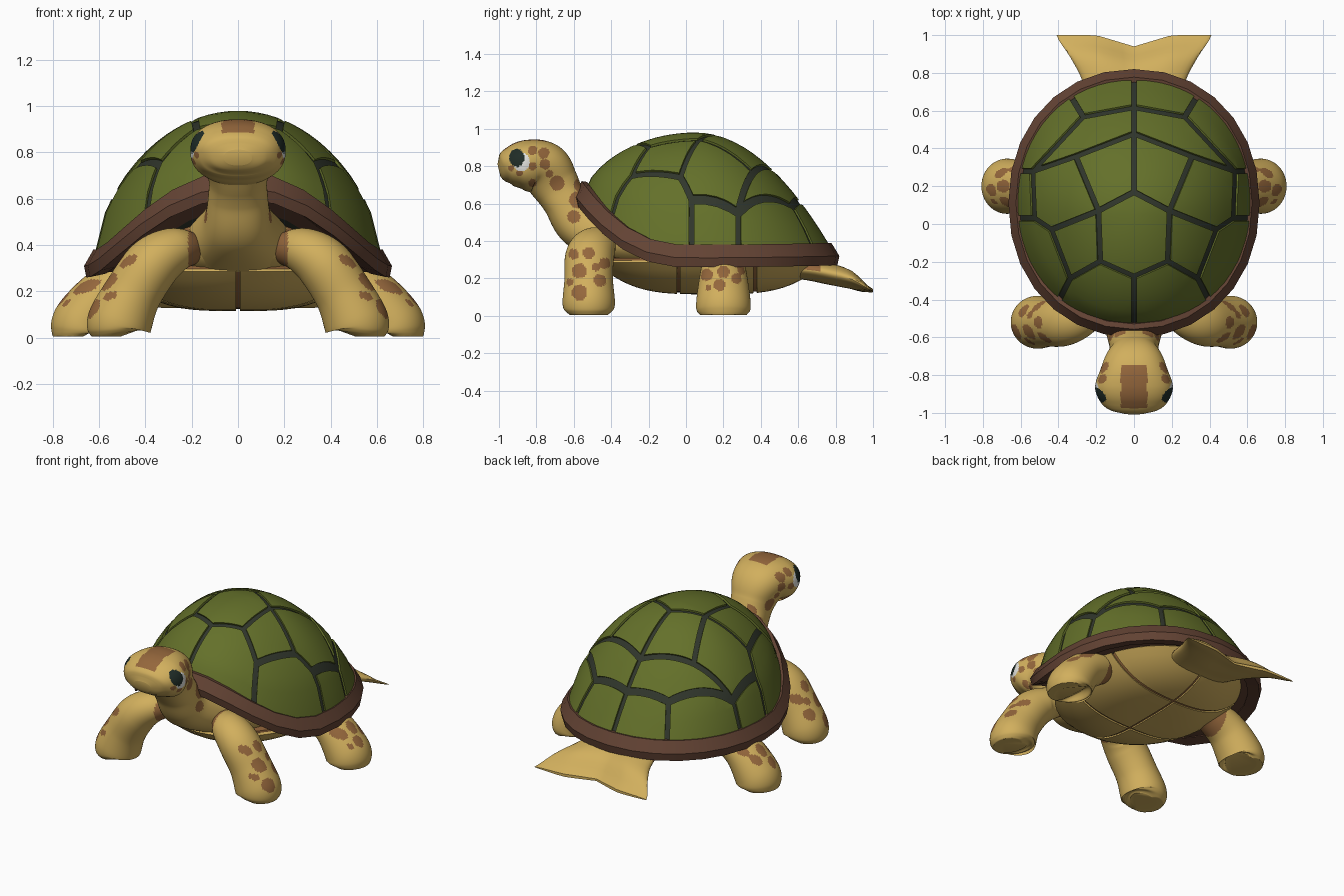
import bpy, bmesh, math
from mathutils import Vector

if "Cube" in bpy.data.objects:
    bpy.data.objects.remove(bpy.data.objects["Cube"])

COLORS = {
    "skin_tan": (0.64, 0.43, 0.11), "spot_brown": (0.30, 0.135, 0.045),
    "shell_green": (0.127, 0.163, 0.023), "groove_dark": (0.03, 0.037, 0.025),
    "rim_brown": (0.125, 0.056, 0.034), "eye_white": (0.75, 0.75, 0.72),
    "eye_dark": (0.014, 0.025, 0.02),
}
MATS = {}
for name, c in COLORS.items():
    MATS[name] = bpy.data.materials.new(name)
    MATS[name].diffuse_color = (*c, 1)
TAU = math.tau


def finish(name, bm, mats, rule=None, angle=40):
    """Turn a bmesh into a smooth-shaded object; rule picks a material slot per face."""
    bmesh.ops.recalc_face_normals(bm, faces=bm.faces)
    if rule:
        for f in bm.faces:
            f.material_index = rule(f.calc_center_median(), f.normal)
    me = bpy.data.meshes.new(name)
    bm.to_mesh(me)
    bm.free()
    ob = bpy.data.objects.new(name, me)
    bpy.context.collection.objects.link(ob)
    for m in mats:
        me.materials.append(MATS[m])
    bpy.ops.object.select_all(action='DESELECT')
    ob.select_set(True)
    bpy.context.view_layer.objects.active = ob
    bpy.ops.object.shade_smooth_by_angle(angle=math.radians(angle))
    return ob


def sheet(bm, f, nu, nv):
    """Rings of quads from f(ring index, angle)."""
    rows = [[bm.verts.new(f(i, TAU * j / nv)) for j in range(nv)] for i in range(nu)]
    for a, b in zip(rows, rows[1:]):
        for j in range(nv):
            k = (j + 1) % nv
            bm.faces.new((a[j], a[k], b[k], b[j]))
    return rows


def plates(name, surf, cells, gap, inward, mat):
    """Cut a surface into convex plan outlines (anticlockwise), each with a short side wall."""
    out = bmesh.new()
    tmp = bpy.data.meshes.new("tmp")
    mirror = [[(-x, y) for x, y in reversed(c)] for c in cells if min(p[0] for p in c) >= 0]
    for cell in cells + mirror:
        bm = bmesh.new()
        sheet(bm, lambda i, t: surf(i / 14, t), 15, 64)
        bmesh.ops.remove_doubles(bm, verts=bm.verts, dist=1e-5)
        for (ax, ay), (bx, by) in zip(cell, cell[1:] + cell[:1]):
            d = Vector((by - ay, ax - bx, 0)).normalized()
            bmesh.ops.bisect_plane(bm, geom=bm.verts[:] + bm.edges[:] + bm.faces[:],
                                   plane_co=Vector((ax, ay, 0)) - d * gap, plane_no=d, clear_outer=True)
        edges = [e for e in bm.edges if e.is_boundary]
        ext = bmesh.ops.extrude_edge_only(bm, edges=edges)
        for v in ext["geom"]:
            if isinstance(v, bmesh.types.BMVert):
                v.co = inward(v.co)
        bm.to_mesh(tmp)
        bm.free()
        out.from_mesh(tmp)
    bpy.data.meshes.remove(tmp)
    return finish(name, out, [mat])


# ---- shell outline, rim height and dome ----
def spow(v, p):
    return math.copysign(abs(v) ** p, v)


def rim_z(y):
    return 0.32 + 0.34 * min(1.03, max(0, -y / 0.6)) ** 2.3 + 0.015 * max(0, y) ** 2


def outline(t, s):
    return 0.665 * s * spow(math.cos(t), 0.95), 0.11 + 0.71 * s * spow(math.sin(t), 0.95)


def dome(u, t):
    ex, ey = outline(t, 0.93)
    x, y = ex * u, 0.05 + (ey - 0.05) * u
    k = 0.63 + 0.37 * max(0, math.sin(t)) ** 1.5
    z0 = rim_z(ey) + 0.045
    return Vector((x, y, z0 + (0.98 - z0) * max(0, 1 - u * u) ** k))


SHELL_C = Vector((0, 0.1, 0.3))


def shrink(p, s=0.975):
    return SHELL_C + (Vector(p) - SHELL_C) * s


bm = bmesh.new()
sheet(bm, lambda i, t: shrink(dome(i / 16, t), 0.983), 17, 64)
bmesh.ops.remove_doubles(bm, verts=bm.verts, dist=1e-5)
finish("shell_grooves", bm, ["groove_dark"])

# shared corners of the scutes, then the scutes themselves
a, b, c, d = (0, 0.17), (0.19, 0.07), (0.18, -0.2), (0, -0.28)
e, f, g, h = (0.31, 0.36), (0, 0.48), (0.44, -0.03), (0.53, 0.03)
i, j, k, m = (0.54, 0.28), (0.34, -0.29), (0.27, 0.57), (0, 0.62)
SCUTES = [
    [a, (-0.19, 0.07), (-0.18, -0.2), d, c, b],          # crown
    [a, b, e, f], [b, g, h, i, e], [c, j, g, b],         # upper ring
    [d, (0, -0.9), (0.55, -0.7), j, c],                  # front
    [j, (0.55, -0.7), (0.9, -0.7), (0.9, 0.03), h, g],
    [h, (0.9, 0.03), (0.9, 0.29), i], [f, e, i, k, m],   # side and back
    [i, (0.9, 0.29), (0.9, 0.9), (0.47, 0.9), k], [m, k, (0.47, 0.9), (0, 0.9)],
]
plates("shell_scutes", dome, SCUTES, 0.014, shrink, "shell_green")

# rim band around the shell
RIM = [(0.89, 0.03), (0.90, 0.056), (0.94, 0.06), (1.0, -0.01), (0.985, -0.06), (0.88, -0.045), (0.89, 0.03)]


def rim(i, t):
    s, dz = RIM[i]
    x, y = outline(t, s)
    return x, y, rim_z(outline(t, 1)[1]) + dz


bm = bmesh.new()
sheet(bm, rim, len(RIM), 28)
bmesh.ops.remove_doubles(bm, verts=bm.verts, dist=1e-5)
finish("shell_rim", bm, ["rim_brown"])


# inside of the shell, running in to the belly
def inside(i, t):
    s = 0.92 - 0.13 * i
    x, y = outline(t, s)
    z = rim_z(outline(t, 1)[1]) - 0.04
    return x, y, z + (0.3 - z) * 0.2 * i


bm = bmesh.new()
rows = sheet(bm, inside, 4, 32)
bm.faces.new(rows[-1])
finish("shell_inside", bm, ["groove_dark", "rim_brown"],
       lambda c, n: int(math.hypot(c.x / 0.665, (c.y - 0.11) / 0.71) > 0.79))


# ---- belly plates over brown seams ----
def belly(u, t):
    return Vector((0.52 * u * math.cos(t), 0.13 + 0.61 * u * math.sin(t), 0.115 + 0.17 * u ** 3.5))


def lift(p):
    return Vector((p.x * 0.985, 0.13 + (p.y - 0.13) * 0.985, p.z + 0.012))


bm = bmesh.new()
rows = sheet(bm, lambda i, t: lift(belly(i / 12, t)) - Vector((0, 0, 0.004)), 13, 48)
top = sheet(bm, lambda i, t: (0.51 * math.cos(t), 0.13 + 0.6 * math.sin(t), 0.29 + 0.02 * i), 2, 48)
bm.faces.new(top[-1])
bmesh.ops.remove_doubles(bm, verts=bm.verts, dist=1e-5)
finish("belly_seams", bm, ["spot_brown"])
BELLY = [[(0, y0), (0.9, y0), (0.9, y1), (0, y1)] for y0, y1 in ((-0.9, -0.04), (-0.04, 0.37), (0.37, 0.9))]
plates("belly_plates", belly, BELLY, 0.009, lift, "skin_tan")

# chest filling the front opening
bm = bmesh.new()
bmesh.ops.create_uvsphere(bm, u_segments=64, v_segments=40, radius=1)
for v in bm.verts:
    v.co = (v.co.x * 0.40, -0.1 + v.co.y * 0.44, 0.385 + v.co.z * 0.16)
finish("chest", bm, ["skin_tan", "spot_brown"],
       lambda c, n: int(c.z < 0.3 or (c.y < -0.25 and 0.2 < abs(c.x) < 0.25 and c.z > 0.3)))


# ---- tubes for head and limbs ----
def spline(pts, t):
    i = min(int(t), len(pts) - 2)
    f = t - i
    g = [pts[max(0, min(len(pts) - 1, i + k))] for k in (-1, 0, 1, 2)]
    return [0.5 * (2 * b + (c - a) * f + (2 * a - 5 * b + 4 * c - d) * f * f
                   + (3 * b - a - 3 * c + d) * f ** 3) for a, b, c, d in zip(*g)]


def tube(name, pts, side, rings, segs, mats, rule, power=1.0):
    """Oval tube through (x, y, z, width, depth) stations; a lower power is boxier."""
    side, last = Vector(side), len(pts) - 1

    def ring(i, a):
        t = last * i / (rings - 1)
        p = spline(pts, t)
        tan = (Vector(spline(pts, min(last, t + 0.3))[:3]) - Vector(spline(pts, max(0, t - 0.3))[:3])).normalized()
        s = (side - tan * side.dot(tan)).normalized()
        q = Vector(p[:3]) + s * p[3] * spow(math.cos(a), power) + tan.cross(s) * p[4] * spow(math.sin(a), power)
        q.z = max(0.005, q.z)
        return q

    bm = bmesh.new()
    rows = sheet(bm, ring, rings, segs)
    bm.faces.new(rows[0])
    bm.faces.new(rows[-1])
    return finish(name, bm, mats, rule)


def spotted(c, n, spots):
    return abs(n.x) > 0.25 and any((c.y - y) ** 2 + (c.z - z) ** 2 < r * r for y, z, r in spots)


# head and neck in one sweep, with brow stripe, spots and eyes
HEAD_SPOTS = [(-0.82, 0.885, 0.025), (-0.76, 0.87, 0.03), (-0.82, 0.8, 0.022), (-0.755, 0.81, 0.028),
              (-0.69, 0.71, 0.04), (-0.82, 0.71, 0.022), (-0.73, 0.76, 0.02), (-0.6, 0.53, 0.035),
              (-0.58, 0.62, 0.045), (-0.56, 0.7, 0.04), (-0.89, 0.765, 0.018), (-0.935, 0.79, 0.016)]


def head_rule(c, n):
    if abs(c.x) > 0.1 and c.y < -0.8:
        if ((c.y + 0.905) / 0.04) ** 2 + ((c.z - 0.845) / 0.048) ** 2 < 1:
            return 3
        if ((c.y + 0.88) / 0.045) ** 2 + ((c.z - 0.823) / 0.05) ** 2 < 1:
            return 2
    if abs(c.x) < 0.07 and -0.975 < c.y < -0.75 and c.z > 0.85:
        return 1
    return int(spotted(c, n, HEAD_SPOTS))


tube("head_and_neck", [(0, -0.40, 0.42, 0.22, 0.15), (0, -0.56, 0.50, 0.15, 0.14), (0, -0.65, 0.62, 0.128, 0.12),
                       (0, -0.70, 0.70, 0.13, 0.13), (0, -0.76, 0.785, 0.17, 0.145), (0, -0.86, 0.805, 0.206, 0.135),
                       (0, -0.94, 0.795, 0.178, 0.105), (0, -0.98, 0.783, 0.125, 0.07), (0, -1.0, 0.778, 0.06, 0.035)],
     (1, 0, 0), 180, 140, ["skin_tan", "spot_brown", "eye_white", "eye_dark"], head_rule, 0.86)

# legs, mirrored left and right
FRONT_SPOTS = [(-0.6, 0.33, 0.028), (-0.57, 0.24, 0.04), (-0.52, 0.335, 0.033), (-0.46, 0.19, 0.033),
               (-0.435, 0.28, 0.03), (-0.57, 0.125, 0.042), (-0.48, 0.26, 0.022), (-0.62, 0.18, 0.02)]
HIND_SPOTS = [(0.11, 0.22, 0.033), (0.2, 0.235, 0.033), (0.18, 0.165, 0.032), (0.27, 0.2, 0.028),
              (0.3, 0.25, 0.028), (0.12, 0.15, 0.016)]
FRONT = [(0.2, -0.42, 0.385, 0.08, 0.07), (0.28, -0.48, 0.375, 0.115, 0.10), (0.37, -0.515, 0.315, 0.13, 0.12),
         (0.455, -0.52, 0.19, 0.13, 0.125), (0.51, -0.52, 0.07, 0.14, 0.14), (0.515, -0.52, 0.025, 0.125, 0.125),
         (0.51, -0.52, 0.004, 0.08, 0.085)]
HIND = [(0.32, 0.2, 0.30, 0.09, 0.07), (0.45, 0.2, 0.26, 0.115, 0.1), (0.57, 0.2, 0.19, 0.13, 0.115),
        (0.66, 0.2, 0.075, 0.145, 0.135), (0.675, 0.2, 0.022, 0.14, 0.13), (0.67, 0.2, 0.004, 0.105, 0.1)]
for label, stations, spots, root in (("front_leg", FRONT, FRONT_SPOTS, 0.215), ("hind_leg", HIND, HIND_SPOTS, 0.46)):
    for sgn, end in ((1, "left"), (-1, "right")):
        def leg_rule(c, n, sgn=sgn, spots=spots, root=root):
            return int(abs(c.x) < root or (n.x * sgn > 0.15 and spotted(c, n, spots)))
        tube(f"{label}_{end}", [(p[0] * sgn, *p[1:]) for p in stations], (0, 1, 0), 90, 110,
             ["skin_tan", "spot_brown"], leg_rule)

# forked tail: flattened sections that spread and split at the end
TAIL = [(0.20, 0.25, 0.05), (0.245, 0.245, 0.06), (0.28, 0.225, 0.065), (0.34, 0.195, 0.055), (0.41, 0.135, 0.01)]


def tail(i, a):
    t = i / 16
    w, mz, h = spline(TAIL, t * 4)
    x = w * math.cos(a)
    y_end = 0.94 + 0.06 * min(1, abs(x) / 0.2)
    lobes = 1 - 0.35 * t * (1 - min(1, abs(x) / 0.15))
    return x, 0.55 + (y_end - 0.55) * t, mz + h * lobes * math.sin(a)


bm = bmesh.new()
rows = sheet(bm, tail, 17, 40)
for r in (rows[0], rows[-1]):
    for k in range(20):   # close the ends with a strip of quads
        quad = [r[k], r[k + 1], r[-k - 1], r[-k % 40]]
        quad = [v for n, v in enumerate(quad) if v not in quad[:n]]
        if len(quad) > 2:
            bm.faces.new(quad)
finish("tail", bm, ["skin_tan", "spot_brown"], lambda c, n: int(c.y < 0.71 and n.z > -0.2))

for m in bpy.data.materials:
    if m.users and not m.is_grease_pencil:
        m.use_nodes = True
        m.node_tree.nodes["Principled BSDF"].inputs["Base Color"].default_value = m.diffuse_color
